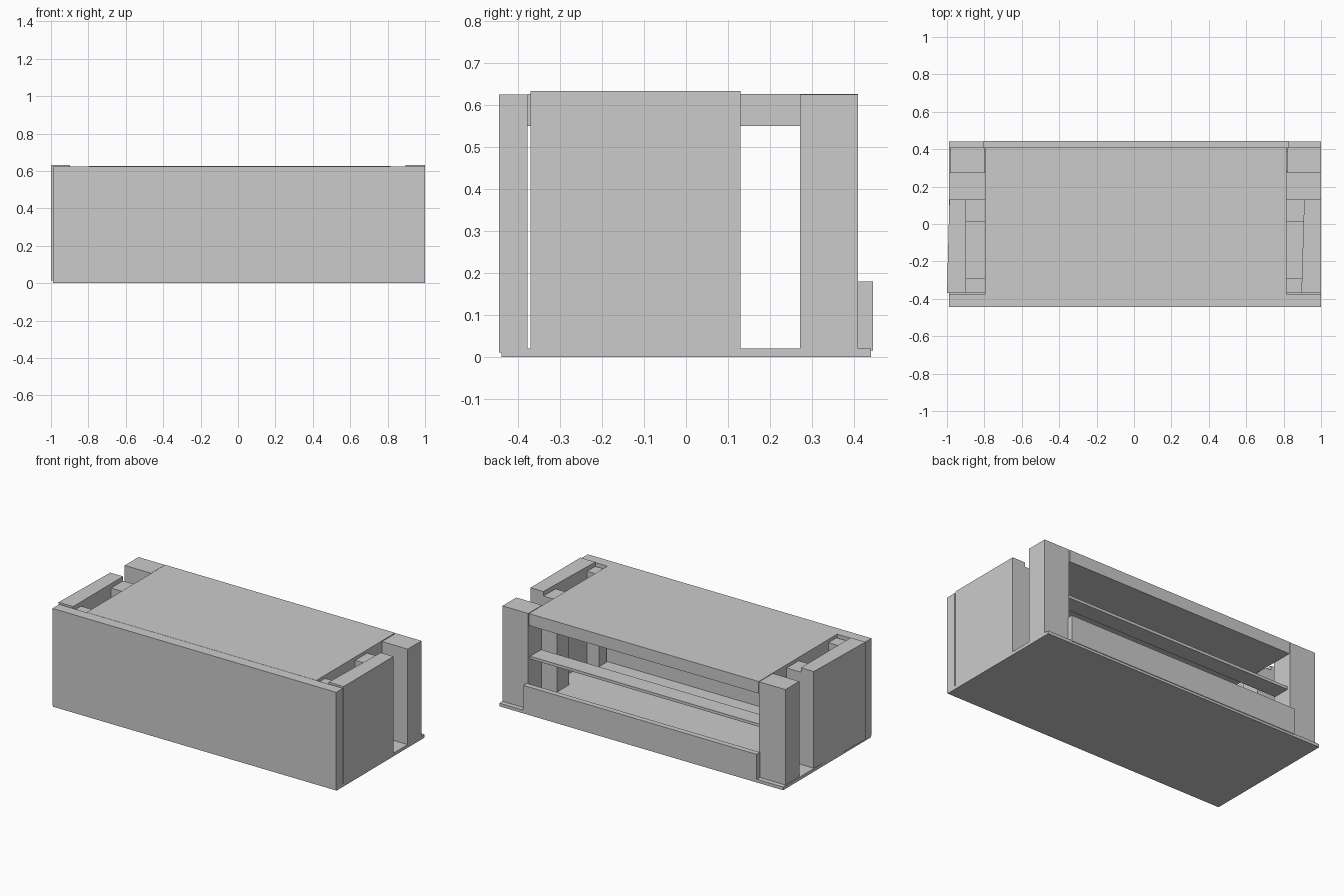
import bpy
import bmesh

if "Cube" in bpy.data.objects:
    bpy.data.objects.remove(bpy.data.objects["Cube"])


def prism(name, outline, z0, z1):
    """Extrude a counter-clockwise plan outline from z0 to z1."""
    bm = bmesh.new()
    face = bm.faces.new([bm.verts.new((x, y, z0)) for x, y in outline])
    top = bmesh.ops.extrude_face_region(bm, geom=[face])["geom"]
    for v in top:
        if isinstance(v, bmesh.types.BMVert):
            v.co.z = z1
    bmesh.ops.recalc_face_normals(bm, faces=bm.faces)
    mesh = bpy.data.meshes.new(name)
    bm.to_mesh(mesh)
    bm.free()
    obj = bpy.data.objects.new(name, mesh)
    bpy.context.collection.objects.link(obj)
    return obj


def box(name, x0, x1, y0, y1, z0, z1):
    return prism(name, [(x0, y0), (x1, y0), (x1, y1), (x0, y1)], z0, z1)


# Floor, front wall and counter top
box("base", -0.99, 1.0, -0.44, 0.441, 0.0, 0.02)
box("front_panel", -0.99, 1.0, -0.445, -0.378, 0.01, 0.625)
box("counter_top", -0.797, 0.815, -0.378, 0.41, 0.55, 0.626)

# Open back: low kick board and a narrow shelf between the posts
box("back_board", -0.805, 0.83, 0.41, 0.445, 0.015, 0.18)
box("back_shelf", -0.80, 0.82, 0.28, 0.39, 0.328, 0.346)

# Rear corner posts
box("rear_post_left", -0.985, -0.80, 0.272, 0.41, 0.02, 0.625)
box("rear_post_right", 0.82, 1.0, 0.272, 0.41, 0.02, 0.625)

# Slightly tapered side panels
prism("side_panel_left",
      [(-1.0, -0.37), (-0.897, -0.37), (-0.897, 0.13), (-0.987, 0.13)], 0.015, 0.633)
prism("side_panel_right",
      [(0.895, -0.37), (1.0, -0.37), (1.0, 0.13), (0.91, 0.13)], 0.015, 0.633)

# Inner blocks joining the side panels to the counter top
for side, x0, x1 in (("left", -0.897, -0.797), ("right", 0.815, 0.90)):
    box("front_block_" + side, x0, x1, -0.37, -0.29, 0.02, 0.605)
    box("middle_block_" + side, x0, x1 + (0.008 if x0 > 0 else 0), 0.01, 0.13, 0.02, 0.605)
